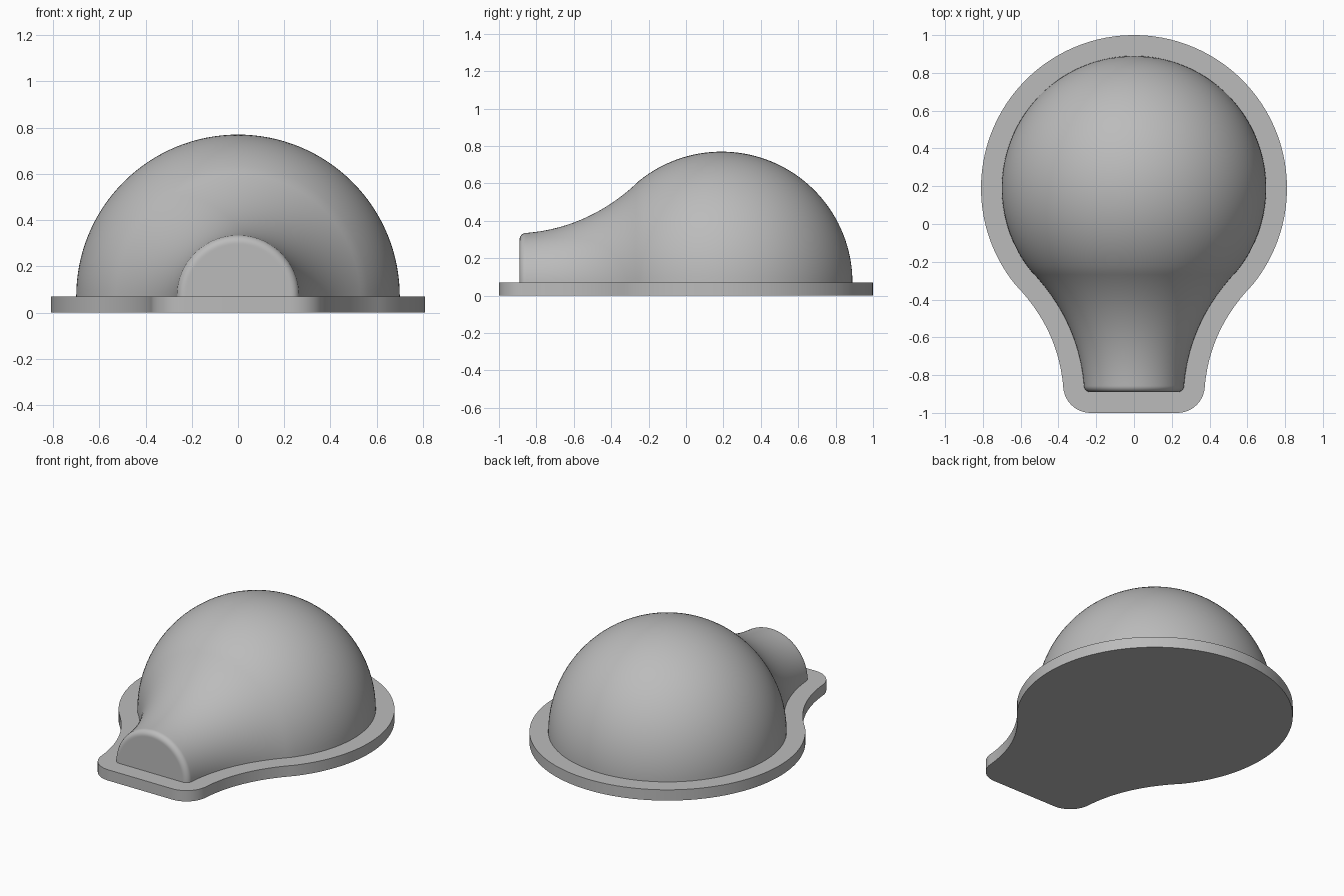
import bpy, bmesh, math
from mathutils import Vector
from mathutils.geometry import interpolate_bezier

cube = bpy.data.objects.get("Cube")
if cube:
    bpy.data.objects.remove(cube)

BASE_H = 0.07      # thickness of the base plate
RIM = 0.11         # width of the plate around the dome
RADIUS = 0.70      # big dome
CENTRE = 0.19      # dome centre along y
FRONT = -0.89      # flat end of the neck
FILLET = 0.035
NECK_R = 0.265

grey = bpy.data.materials.new("plain_grey")
grey.use_nodes = True
colour = (0.5, 0.5, 0.5, 1)
grey.diffuse_color = colour
grey.node_tree.nodes["Principled BSDF"].inputs["Base Color"].default_value = colour


def finish(name, bm):
    bmesh.ops.recalc_face_normals(bm, faces=bm.faces)
    mesh = bpy.data.meshes.new(name)
    bm.to_mesh(mesh)
    bm.free()
    obj = bpy.data.objects.new(name, mesh)
    bpy.context.collection.objects.link(obj)
    mesh.materials.append(grey)
    bpy.ops.object.select_all(action='DESELECT')
    obj.select_set(True)
    bpy.context.view_layer.objects.active = obj
    bpy.ops.object.shade_smooth_by_angle(angle=math.radians(35))


# Half outline as (radius, y): flat end, rounded edge, flared neck, dome
flat_r = NECK_R - FILLET
profile = [Vector((0, FRONT)), Vector((flat_r - 0.005, FRONT))]
for i in range(9):
    a = math.pi / 2 * i / 8
    profile.append(Vector((flat_r + FILLET * math.sin(a),
                           FRONT + FILLET * (1 - math.cos(a)))))
join = math.asin(0.44 / RADIUS)
neck_end = Vector((RADIUS * math.cos(join), CENTRE - RADIUS * math.sin(join)))
neck = interpolate_bezier(profile[-1], Vector((0.285, -0.61)),
                          Vector((0.39, -0.41)), neck_end, 28)
profile += [Vector(p[:2]) for p in neck[1:]]
for i in range(1, 49):
    a = -join + (math.pi / 2 + join) * i / 48
    profile.append(Vector((RADIUS * math.cos(a), CENTRE + RADIUS * math.sin(a))))
profile[-1].x = 0

# Bulb-shaped dome: the profile swept half a turn about the y axis
bm = bmesh.new()
STEPS = 64
rings = []
for s in range(STEPS + 1):
    a = math.pi * s / STEPS
    rings.append([bm.verts.new((p.x * math.cos(a), p.y, BASE_H + p.x * math.sin(a)))
                  for p in profile])
for r0, r1 in zip(rings, rings[1:]):
    for i in range(len(profile) - 1):
        bm.faces.new((r0[i], r0[i + 1], r1[i + 1], r1[i]))
bmesh.ops.remove_doubles(bm, verts=bm.verts, dist=1e-5)
bmesh.ops.dissolve_degenerate(bm, edges=bm.edges, dist=1e-6)
finish("bulb_dome", bm)

# Base plate: the mirrored outline pushed outward and extruded
outline = profile + [Vector((-p.x, p.y)) for p in profile[-2:0:-1]]
rim = []
for i, p in enumerate(outline):
    before = (p - outline[i - 1]).normalized()
    after = (outline[(i + 1) % len(outline)] - p).normalized()
    t = (before + after).normalized()
    rim.append(p + RIM * Vector((t.y, -t.x)))
bm = bmesh.new()
bottom = bm.faces.new([bm.verts.new((p.x, p.y, 0)) for p in rim])
top = bmesh.ops.extrude_face_region(bm, geom=[bottom], use_keep_orig=True)
bmesh.ops.translate(bm, vec=(0, 0, BASE_H),
                    verts=[v for v in top["geom"] if isinstance(v, bmesh.types.BMVert)])
finish("base_plate", bm)
